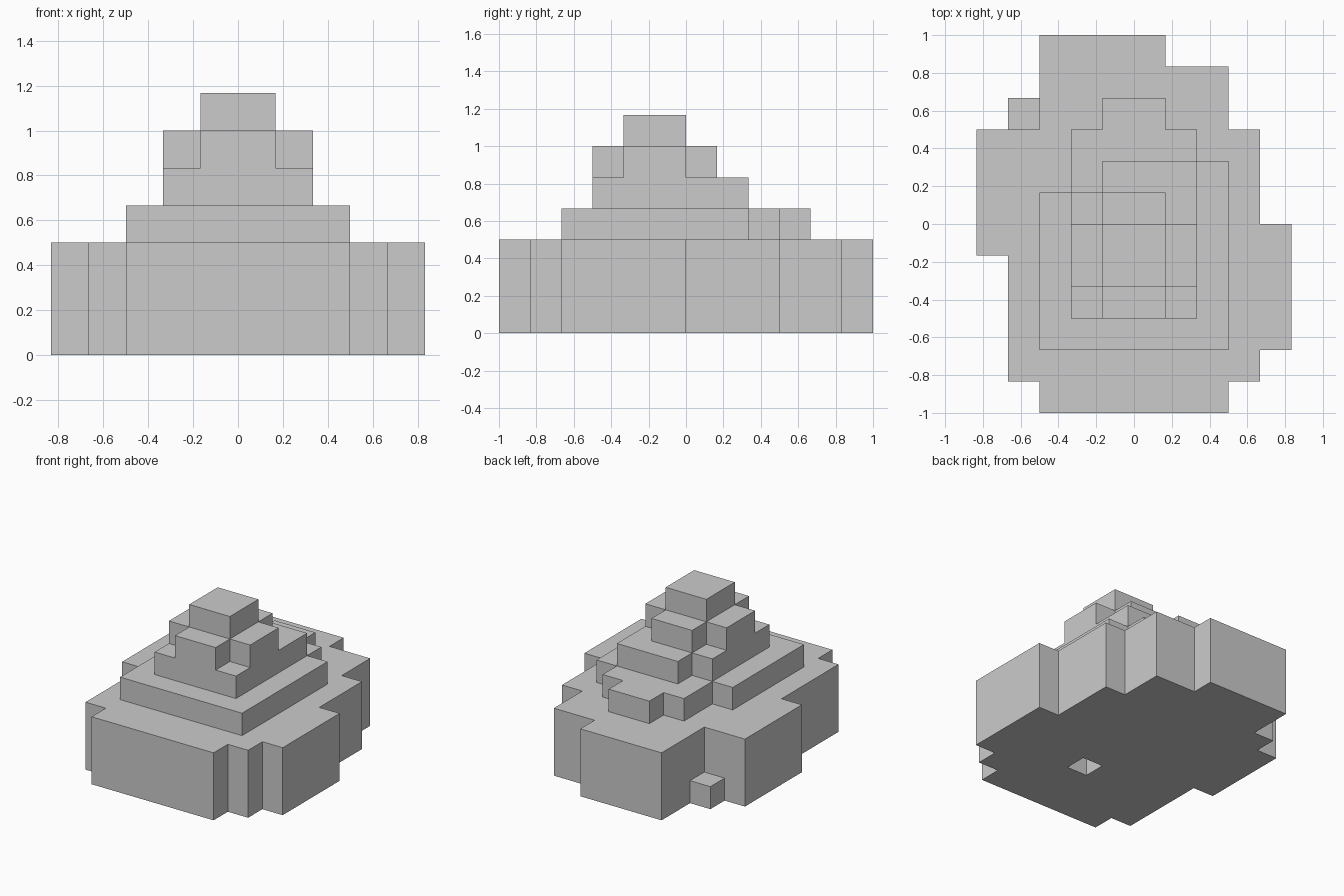
import bpy, bmesh
from math import radians
from mathutils import Vector

if "Cube" in bpy.data.objects:
    bpy.data.objects.remove(bpy.data.objects["Cube"])

U = 1 / 6  # block size

# Each tier: overlapping blocks (x0, x1, y0, y1, z0, z1) in block units
TIERS = {
    "base_tier": [(-3, 1, -6, 6, 0, 3), (-3, 3, -6, 5, 0, 3), (-4, 4, -5, 3, 0, 3),
                  (-4, 5, -4, 0, 0, 3), (-5, 4, -1, 3, 0, 3)],
    "loose_block": [(-4, -3, 3, 4, 0, 1)],
    "second_tier": [(-3, 3, -4, 1, 3, 4), (-2, 3, -4, 2, 3, 4),
                    (-2, 2, -4, 3, 3, 4), (-1, 1, -4, 4, 3, 4)],
    "third_tier": [(-2, 2, -3, 1, 4, 5), (-1, 2, -3, 2, 4, 5)],
    "cross_tier": [(-1, 1, -3, 1, 5, 6), (-2, 2, -2, 0, 5, 6)],
    "peak": [(-1, 1, -2, 0, 6, 7)],
}
UNDERSIDE_PIT = (0, -3, 0)  # the one missing block in the floor


def cells(boxes):
    return {(x, y, z) for x0, x1, y0, y1, z0, z1 in boxes
            for x in range(x0, x1) for y in range(y0, y1) for z in range(z0, z1)}


tiers = {name: cells(boxes) - {UNDERSIDE_PIT} for name, boxes in TIERS.items()}
solid = set().union(*tiers.values())


def build_tier(name, blocks):
    """Skin only the exposed block sides, then merge flat areas."""
    bm = bmesh.new()
    for c in sorted(blocks):
        for axis in range(3):
            for sign in (-1, 1):
                n = [0, 0, 0]
                n[axis] = sign
                if tuple(a + b for a, b in zip(c, n)) in solid:
                    continue
                n = Vector(n)
                s = Vector([float(i == (axis + 1) % 3) for i in range(3)])
                t = n.cross(s)
                mid = Vector(c) + Vector((.5, .5, .5)) + n / 2
                corners = [(-1, -1), (1, -1), (1, 1), (-1, 1)]
                bm.faces.new([bm.verts.new((mid + s * a / 2 + t * b / 2) * U)
                              for a, b in corners])
    bmesh.ops.remove_doubles(bm, verts=bm.verts, dist=0.001)
    bmesh.ops.dissolve_limit(bm, angle_limit=radians(1), verts=bm.verts, edges=bm.edges)
    mesh = bpy.data.meshes.new(name)
    bm.to_mesh(mesh)
    bm.free()
    bpy.context.collection.objects.link(bpy.data.objects.new(name, mesh))


for name, blocks in tiers.items():
    build_tier(name, blocks)
